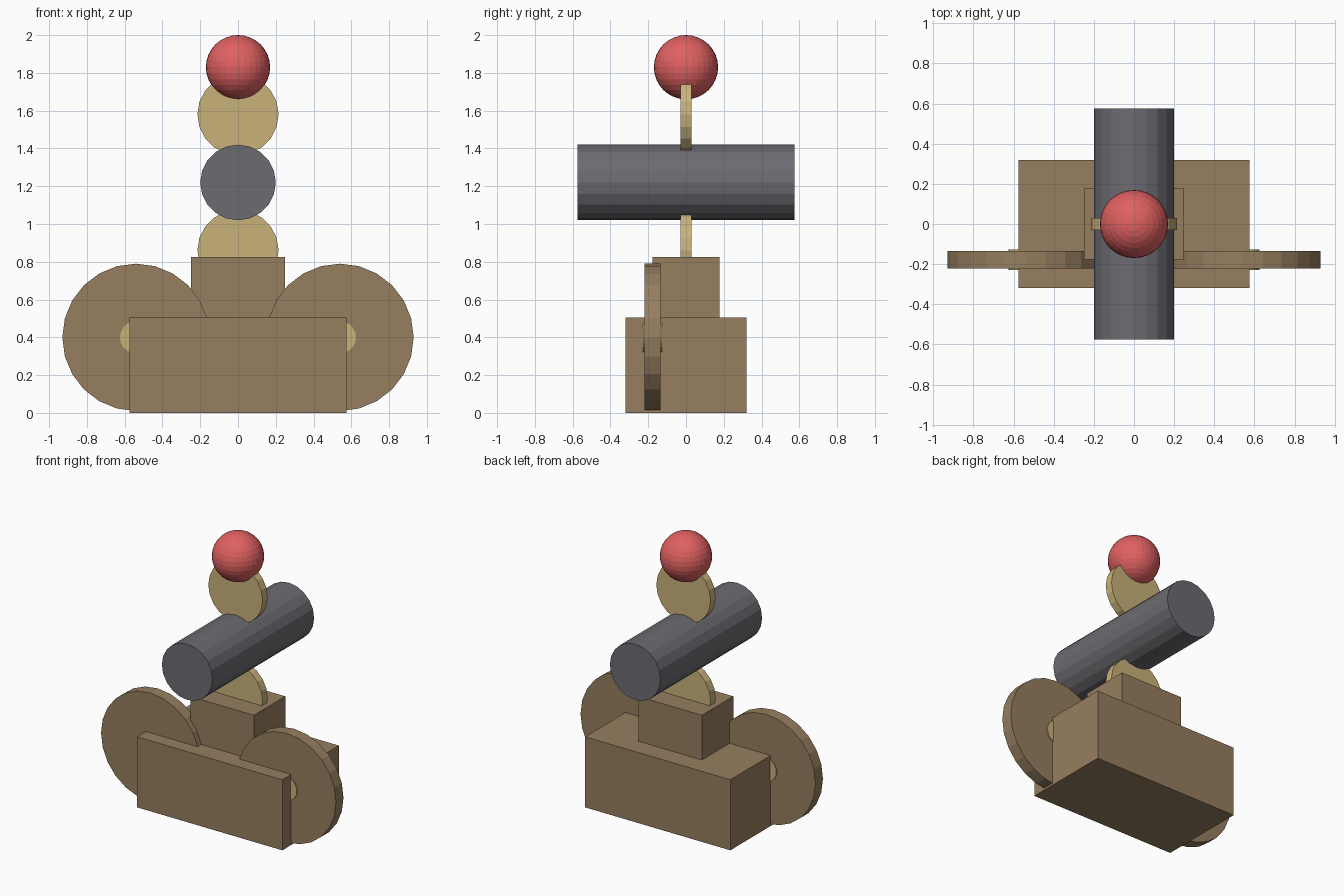
import bpy
import math

if "Cube" in bpy.data.objects:
    bpy.data.objects.remove(bpy.data.objects["Cube"])


def material(name, r, g, b):
    lin = [((c / 255 + 0.055) / 1.055) ** 2.4 for c in (r, g, b)]
    m = bpy.data.materials.new(name)
    m.diffuse_color = (*lin, 1)
    m.use_nodes = True
    m.node_tree.nodes["Principled BSDF"].inputs["Base Color"].default_value = m.diffuse_color
    return m


brown = material("brown wood", 150, 126, 95)
tan = material("pale tan", 200, 178, 122)
grey = material("dark grey", 108, 107, 113)
red = material("red", 224, 97, 97)


def finish(name, mat):
    ob = bpy.context.object
    ob.name = name
    ob.data.materials.append(mat)
    return ob


def box(name, mat, sx, sy, z0, z1):
    bpy.ops.mesh.primitive_cube_add(size=1, location=(0, 0, (z0 + z1) / 2))
    ob = finish(name, mat)
    for v in ob.data.vertices:
        v.co = (v.co.x * sx, v.co.y * sy, v.co.z * (z1 - z0))


def disc(name, mat, x, y, z, radius, depth, sides=20):
    # cylinder whose axis runs front to back
    bpy.ops.mesh.primitive_cylinder_add(
        vertices=sides, radius=radius, depth=depth,
        location=(x, y, z), rotation=(math.pi / 2, 0, 0))
    finish(name, mat)


# Stacked boxes
box("base_block", brown, 1.15, 0.64, 0, 0.505)
box("upper_block", brown, 0.50, 0.355, 0.505, 0.825)

# Wheels with slightly thicker hubs
for side, s in (("left", -1), ("right", 1)):
    disc(side + "_wheel", brown, s * 0.54, -0.178, 0.40, 0.39, 0.085, 24)
    disc(side + "_hub", tan, s * 0.54, -0.178, 0.40, 0.085, 0.10)

# Joint discs above and below the barrel
disc("lower_joint", tan, 0, 0, 0.86, 0.215, 0.058)
disc("upper_joint", tan, 0, 0, 1.58, 0.215, 0.058)

# Barrel and top ball
disc("barrel", grey, 0, 0, 1.22, 0.20, 1.15)
bpy.ops.mesh.primitive_uv_sphere_add(
    segments=32, ring_count=16, radius=0.17, location=(0, 0, 1.83))
finish("top_ball", red)
